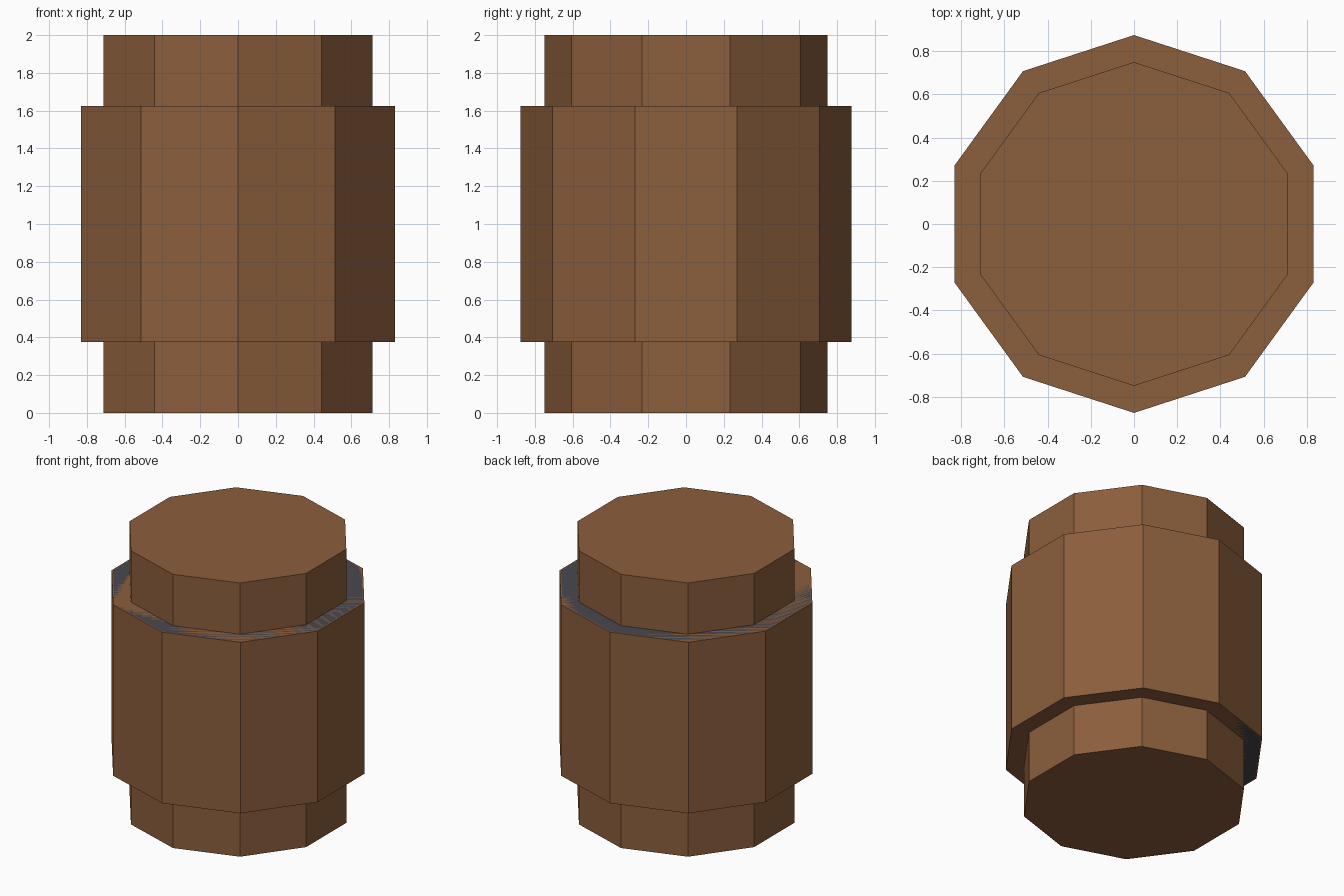
import bpy
import bmesh
import math
from mathutils import Vector

cube = bpy.data.objects.get("Cube")
if cube:
    bpy.data.objects.remove(cube, do_unlink=True)

SIDES = 10


def make_material(name, colour):
    mat = bpy.data.materials.new(name)
    mat.use_nodes = True
    mat.diffuse_color = colour
    mat.node_tree.nodes["Principled BSDF"].inputs["Base Color"].default_value = colour
    return mat


brown = make_material("warm brown", (0.258, 0.112, 0.045, 1))
grey = make_material("dark grey", (0.065, 0.065, 0.08, 1))


def drum(name, radius, bottom, top, mat):
    """Ten-sided prism with one corner pointing to the front."""
    bm = bmesh.new()
    ring = []
    for i in range(SIDES):
        a = 2 * math.pi * i / SIDES - math.pi / 2
        ring.append(bm.verts.new((radius * math.cos(a), radius * math.sin(a), bottom)))
    base = bm.faces.new(ring)
    lifted = bmesh.ops.extrude_face_region(bm, geom=[base], use_keep_orig=True)
    verts = [v for v in lifted["geom"] if isinstance(v, bmesh.types.BMVert)]
    bmesh.ops.translate(bm, verts=verts, vec=Vector((0, 0, top - bottom)))
    bmesh.ops.recalc_face_normals(bm, faces=bm.faces)
    mesh = bpy.data.meshes.new(name)
    bm.to_mesh(mesh)
    bm.free()
    mesh.materials.append(mat)
    obj = bpy.data.objects.new(name, mesh)
    bpy.context.collection.objects.link(obj)
    return obj


# Narrow post running the full height, ending in the top and bottom caps
drum("inner_post", 0.75, 0, 2, brown)

# Wide middle band with a dark core flush with its two ledges
drum("outer_band", 0.875, 0.375, 1.625, brown)
drum("band_core", 0.865, 0.375, 1.625, grey)
